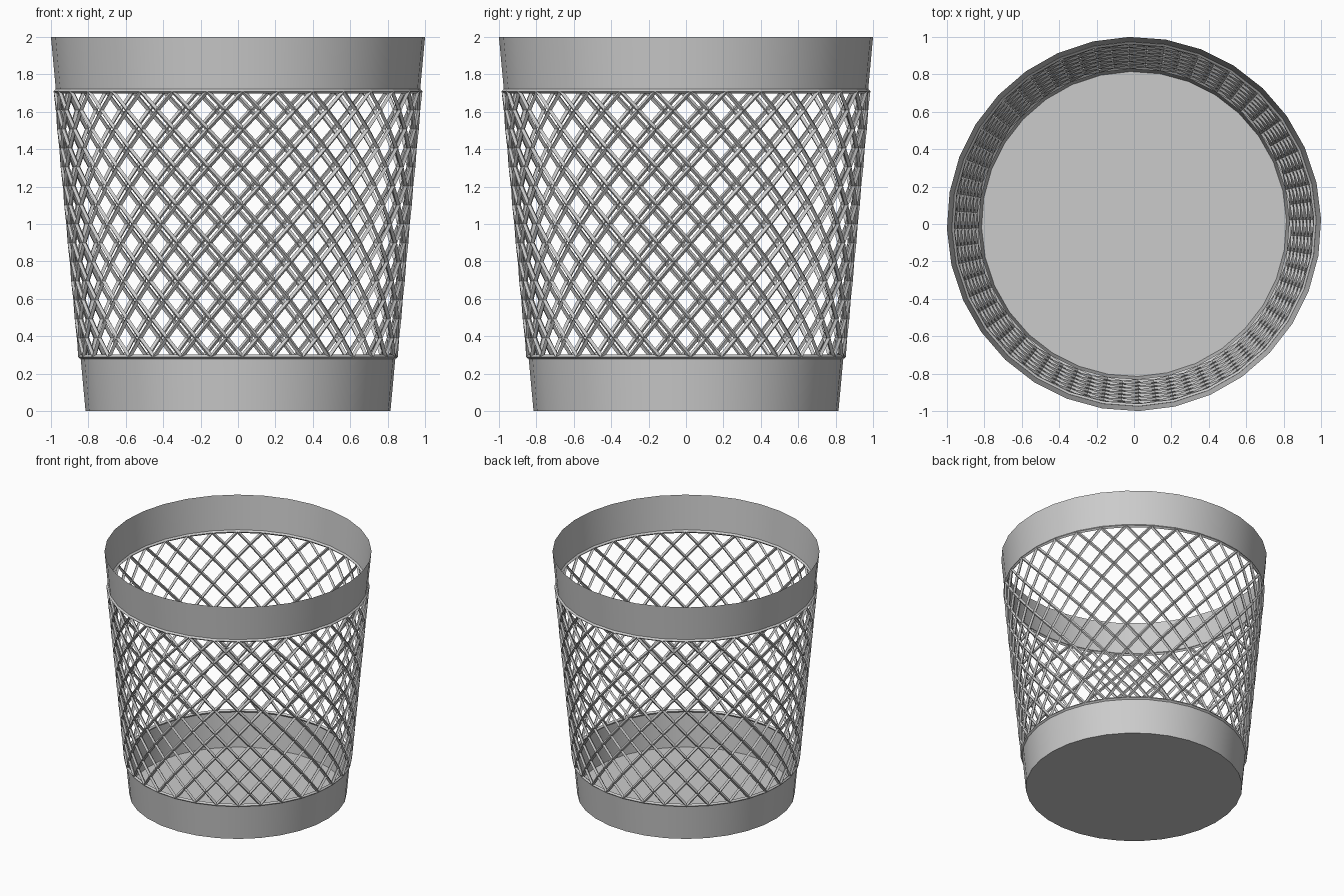
import bpy, bmesh, math

if "Cube" in bpy.data.objects:
    bpy.data.objects.remove(bpy.data.objects["Cube"])

SIDES = 32          # facets around the basket
ROWS = 14           # half-diamond rows in the lattice
STEP = 2 * math.pi / SIDES
TURN = math.radians(1.5)
Z_LOW, Z_HIGH, HEIGHT = 0.29, 1.71, 2.0


def radius(z):
    return 0.815 + (1.0 - 0.815) * z / HEIGHT


def ring(bm, z, shift=0.0):
    r = radius(z)
    angles = [TURN + (i + shift) * STEP for i in range(SIDES)]
    return [bm.verts.new((r * math.cos(a), r * math.sin(a), z)) for a in angles]


def finish(bm, name):
    bm.normal_update()
    mesh = bpy.data.meshes.new(name)
    bm.to_mesh(mesh)
    bm.free()
    obj = bpy.data.objects.new(name, mesh)
    bpy.context.collection.objects.link(obj)
    return obj


def band(name, z0, z1, floor=False):
    bm = bmesh.new()
    low, high = ring(bm, z0), ring(bm, z1)
    for i in range(SIDES):
        j = (i + 1) % SIDES
        bm.faces.new((low[i], low[j], high[j], high[i])).smooth = True
    if floor:
        bm.faces.new(low[::-1])
        for e in bm.edges:
            if len(e.link_faces) == 2 and e.calc_face_angle(0) > math.radians(40):
                e.smooth = False
    return finish(bm, name)


# Solid bands at the rim and base; the base also carries the floor
band("rim_band", Z_HIGH, HEIGHT)
band("base_with_floor", 0.0, Z_LOW, floor=True)

# Diamond lattice wall, turned into wires by a modifier
bm = bmesh.new()
rows = [ring(bm, Z_LOW + (Z_HIGH - Z_LOW) * r / ROWS, (r % 2) / 2)
        for r in range(ROWS + 1)]
for r in range(ROWS + 1):
    for i in range(SIDES):
        left, right = rows[r][i], rows[r][(i + 1) % SIDES]
        k = (i + r % 2) % SIDES      # vertex midway in the neighbouring rows
        loop = [left]
        if r > 0:
            loop.append(rows[r - 1][k])
        loop.append(right)
        if r < ROWS:
            loop.append(rows[r + 1][k])
        bm.faces.new(loop)
lattice = finish(bm, "wire_lattice")
wire = lattice.modifiers.new("wires", 'WIREFRAME')
wire.thickness = 0.025
wire.offset = 0.0
wire.use_boundary = True
wire.use_replace = True
wire.use_even_offset = True
